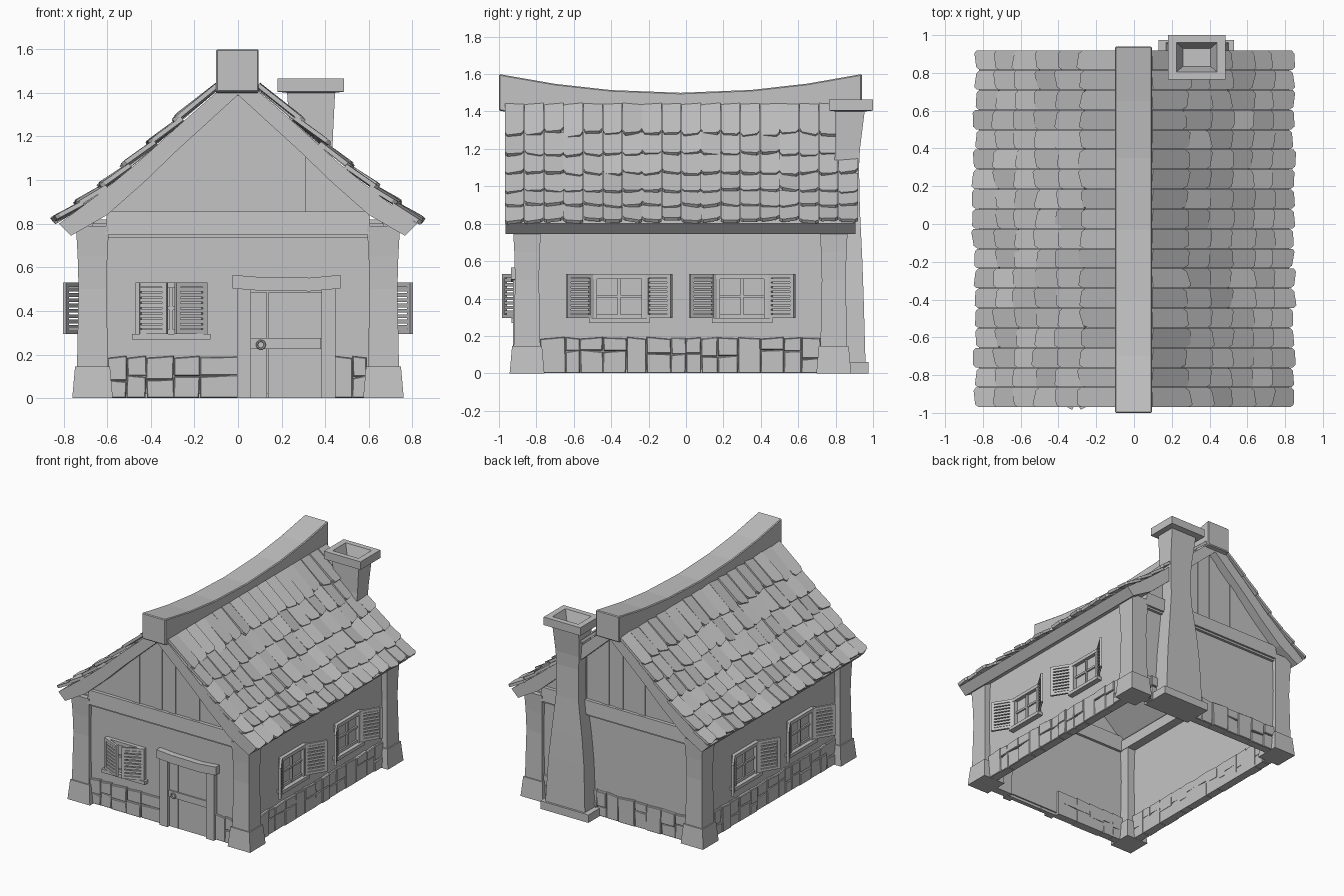
import bpy, bmesh, math, random
from mathutils import Matrix, Vector

random.seed(4)
if bpy.data.objects.get("Cube"):
    bpy.data.objects.remove(bpy.data.objects["Cube"])

grey = bpy.data.materials.new("plain grey")
grey.use_nodes = True
COL = (0.55, 0.55, 0.55, 1)
grey.diffuse_color = COL
grey.node_tree.nodes["Principled BSDF"].inputs["Base Color"].default_value = COL


def finish(bm, name):
    bmesh.ops.recalc_face_normals(bm, faces=bm.faces)
    mesh = bpy.data.meshes.new(name)
    bm.to_mesh(mesh)
    bm.free()
    mesh.materials.append(grey)
    obj = bpy.data.objects.new(name, mesh)
    bpy.context.collection.objects.link(obj)
    return obj


def loft(bm, rings, M=Matrix()):
    """Skin a list of equal-length point rings and cap both ends."""
    vs = [[bm.verts.new(M @ Vector(p)) for p in r] for r in rings]
    n = len(vs[0])
    for a, b in zip(vs, vs[1:]):
        for i in range(n):
            bm.faces.new((a[i], a[(i + 1) % n], b[(i + 1) % n], b[i]))
    bm.faces.new(vs[0])
    bm.faces.new(vs[-1])


def rect(x0, x1, y0, y1, z):
    return [(x0, y0, z), (x1, y0, z), (x1, y1, z), (x0, y1, z)]


def box(bm, x0, x1, y0, y1, z0, z1, M=Matrix()):
    loft(bm, [rect(x0, x1, y0, y1, z0), rect(x0, x1, y0, y1, z1)], M)


def wall_frame(out, origin):
    """Local (along wall, outward, up) to world."""
    along = (0, 1, 0) if out[0] else (1, 0, 0)
    M = Matrix((along, out, (0, 0, 1))).transposed().to_4x4()
    M.translation = origin
    return M


FRONT, BACK, SIDE = -0.89, 0.83, 0.69
front = wall_frame((0, -1, 0), (0, FRONT, 0))
back = wall_frame((0, 1, 0), (0, BACK, 0))
left = wall_frame((1, 0, 0), (SIDE, 0, 0))
right = wall_frame((-1, 0, 0), (-SIDE, 0, 0))

# Plaster walls
bm = bmesh.new()
for M in (front, back):
    box(bm, -0.67, 0.67, -0.03, 0, 0.02, 0.8, M)
for M in (left, right):
    box(bm, -0.87, 0.81, -0.03, 0, 0.02, 0.83, M)
finish(bm, "walls")

# Corner posts with flared tops, on footing blocks
posts, feet = bmesh.new(), bmesh.new()
for x in (-0.667, 0.667):
    for y in (-0.85, 0.79):
        def square(h, z):
            return rect(x - h, x + h, y - h, y + h, z)
        loft(posts, [square(h, z) for h, z in
                     ((0.072, 0.1), (0.068, 0.3), (0.064, 0.5), (0.068, 0.65), (0.076, 0.79))])
        loft(feet, [square(0.093, 0), square(0.08, 0.145)])
finish(posts, "corner_posts")
finish(feet, "post_footings")

# Irregular foundation stones
bm = bmesh.new()
runs = [(front, -0.6, 0), (front, 0.43, 0.59), (back, -0.6, 0.6),
        (left, -0.78, 0.72), (right, -0.78, 0.72)]
for M, a, b in runs:
    while a < b - 0.02:
        w = min(random.uniform(0.075, 0.14), b - a)
        if b - a - w < 0.05:
            w = b - a
        split = random.uniform(0.075, 0.125)
        spans = [(0, 0.19)] if random.random() < 0.12 else [(0, split), (split, 0.19)]
        for z0, z1 in spans:
            tilt = random.uniform(-0.006, 0.006)
            shift = random.uniform(-0.004, 0.004)
            out = random.uniform(0.012, 0.022)

            def ring(d, g):
                return [(a + g + shift, d, z0 + g), (a + w - g + shift, d, z0 + g),
                        (a + w - g, d, z1 - g + tilt), (a + g, d, z1 - g - tilt)]
            loft(bm, [ring(-0.05, 0.001), ring(out - 0.005, 0.001), ring(out, 0.005)], M)
        a += w
finish(bm, "foundation_stones")

# Tie beams across the gables and plates along the sides
bm = bmesh.new()
for M in (front, back):
    loft(bm, [rect(-0.61, 0.61, -0.05, 0.035, 0.75), rect(-0.6, 0.6, -0.05, 0.03, 0.855)], M)
    box(bm, -0.72, 0.72, -0.05, 0.02, 0.735, 0.75, M)
for s in (-1, 1):
    box(bm, s * 0.59, s * 0.69, -0.86, 0.8, 0.74, 0.82)
finish(bm, "tie_beams")

# Curved roof slab; its ends serve as barge boards
under = [(0.765, 0.745), (0.6, 0.84), (0.43, 0.99), (0.28, 1.135), (0, 1.39)]
upper = [(0.82, 0.8), (0.61, 0.957), (0.46, 1.08), (0.28, 1.243), (0, 1.49)]


def arch(half):
    return half + [(-x, z) for x, z in reversed(half[:-1])]


bm = bmesh.new()
section = arch(under) + arch(upper)[::-1]
loft(bm, [[(x, y, z) for x, z in section] for y in (-0.965, 0.905)])
finish(bm, "roof_slab")


def under_z(x):
    x = abs(x)
    for (x1, z1), (x0, z0) in zip(under, under[1:]):
        if x >= x0:
            return z0 + (z1 - z0) * (x - x0) / (x1 - x0) + 0.02


# Upright gable planks of uneven depth
bm = bmesh.new()
cuts = [-0.6, -0.43, -0.33, -0.25, -0.19, -0.065, 0, 0.05, 0.11, 0.24, 0.31, 0.43, 0.6]
for M in (front, back):
    for i, (a, b) in enumerate(zip(cuts, cuts[1:])):
        depth = 0.006 + 0.006 * (i % 2) if abs(a + b) < 0.7 else 0.004
        loft(bm, [[(a, d, 0.8), (b, d, 0.8), (b, d, under_z(b)), (a, d, under_z(a))]
                  for d in (-0.03, depth)], M)
finish(bm, "gable_planks")

# Overlapping roof tiles
edge = [(0.835, 0.812), (0.73, 0.888), (0.625, 0.968), (0.515, 1.058),
        (0.4, 1.163), (0.28, 1.272), (0.12, 1.418)]
shape = [(-0.49, 0.12), (-0.36, 0), (0.34, 0), (0.49, 0.1), (0.49, 1), (-0.49, 1)]
bm = bmesh.new()
COLS = 18
pitch = 1.89 / COLS
for s in (-1, 1):
    for e0, e1 in zip(edge, edge[1:]):
        lo = Vector((s * e0[0], 0, e0[1]))
        hi = Vector((s * e1[0], 0, e1[1]))
        hi += (hi - lo) * 0.15
        slope = (hi - lo).normalized()
        normal = Vector((s * slope.z, 0, -s * slope.x))
        for j in range(COLS):
            y = -0.97 + pitch * (j + 0.5)
            skew = random.uniform(-0.07, 0.07)
            drop = random.uniform(-0.07, 0.08)
            lift = random.uniform(0.008, 0.022)
            roll = random.uniform(-0.014, 0.014)
            base = []
            for v, u in shape:
                if u < 0.5:
                    u += drop + skew * v * 2
                p = lo.lerp(hi, u) + normal * (lift * (1 - u) + roll * v - 0.018)
                base.append(p + Vector((0, y + v * pitch, 0)))
            loft(bm, [base, [p + normal * 0.02 for p in base]])
finish(bm, "roof_tiles")

# Sagging ridge cap
bm = bmesh.new()
rings = []
for y in (-1, -0.7, -0.4, -0.03, 0.35, 0.65, 0.94):
    top = 1.5 + 0.1 * ((y + 0.03) / 0.97) ** 2
    rings.append([(-0.1, y, top - 0.195), (0.095, y, top - 0.195), (0.095, y, top), (-0.1, y, top)])
loft(bm, rings)
ridge = finish(bm, "ridge_cap")
bevel = ridge.modifiers.new("soft_edges", "BEVEL")
bevel.width = 0.006
bevel.segments = 1

# Chimney with plinth, waisted shaft and hollow cap
bm = bmesh.new()
box(bm, 0.13, 0.53, 0.75, 0.975, 0, 0.06)
loft(bm, [rect(*r) for r in (
    (0.17, 0.5, 0.76, 0.96, 0.05), (0.185, 0.48, 0.76, 0.95, 0.4), (0.205, 0.46, 0.77, 0.943, 0.6),
    (0.245, 0.432, 0.78, 0.93, 0.87), (0.247, 0.432, 0.79, 0.925, 1.1), (0.24, 0.435, 0.8, 0.93, 1.2),
    (0.225, 0.445, 0.8, 0.955, 1.4), (0.18, 0.485, 0.765, 1, 1.405), (0.18, 0.485, 0.765, 1, 1.465),
    (0.225, 0.44, 0.805, 0.96, 1.465), (0.26, 0.405, 0.835, 0.93, 1.37))])
finish(bm, "chimney")


# Louvred shutter, hinged at local zero and swung outward
def shutter(bm, M, hinge, direction, width, angle, z0, z1):
    T = M @ Matrix.Translation((hinge, 0.01, 0)) @ Matrix.Rotation(direction * angle, 4, "Z")

    def part(a, b, d0, d1, lo, hi):
        box(bm, direction * a, direction * b, d0, d1, lo, hi, T)
    for a in (0, width - 0.022):
        part(a, a + 0.022, 0, 0.018, z0, z1)
    for z in (z0, z1 - 0.02):
        part(0.02, width - 0.02, 0.001, 0.017, z, z + 0.02)
    count = 8
    step = (z1 - z0 - 0.04) / count
    for k in range(count):
        z = z0 + 0.02 + step * (k + 0.15)
        part(0.015, width - 0.015, 0.003, 0.015, z, z + step * 0.7)


def window(bm, M, c, half, z0, z1):
    for s in (-1, 1):
        e = c + s * half
        box(bm, e - 0.014, e + 0.014, -0.02, 0.025, z0, z1, M)
    box(bm, c - half - 0.01, c + half + 0.01, -0.02, 0.028, z1 - 0.025, z1, M)
    box(bm, c - half - 0.03, c + half + 0.03, -0.02, 0.042, z0 - 0.025, z0, M)
    box(bm, c - half, c + half, -0.01, 0.012, z0, z0 + 0.02, M)
    box(bm, c - 0.008, c + 0.008, -0.01, 0.014, z0, z1, M)
    box(bm, c - half, c + half, -0.01, 0.012, z0 + 0.11, z0 + 0.125, M)


frames, shutters = bmesh.new(), bmesh.new()
for M in (left, right):
    for c in (-0.357, 0.3):
        window(frames, M, c, 0.132, 0.295, 0.53)
        for s in (-1, 1):
            shutter(shutters, M, c + s * 0.145, s, 0.165, math.radians(32), 0.295, 0.53)
window(frames, front, -0.305, 0.15, 0.295, 0.53)
for s in (-1, 1):
    shutter(shutters, front, -0.305 + s * 0.158, -s, 0.158, math.radians(25), 0.295, 0.53)
finish(frames, "window_frames")
finish(shutters, "shutters")

# Door frame with a bowed lintel
bm = bmesh.new()
for a, b in ((-0.005, 0.06), (0.383, 0.447)):
    box(bm, a, b, -0.02, 0.035, 0, 0.5, front)
loft(bm, [[(x, -0.02, z), (x, 0.045, z), (x, 0.045, z + 0.062), (x, -0.02, z + 0.062)]
          for x, z in ((-0.025, 0.503), (0.1, 0.493), (0.33, 0.49), (0.47, 0.503))], front)
finish(bm, "door_frame")

# Plank door with rail and ring handle
bm = bmesh.new()
for a, b in ((0.06, 0.133), (0.137, 0.383)):
    box(bm, a, b, -0.02, 0.012, 0, 0.485, front)
box(bm, 0.06, 0.38, 0, 0.022, 0.225, 0.275, front)
finish(bm, "door")
bpy.ops.mesh.primitive_torus_add(location=(0.105, FRONT - 0.03, 0.245), rotation=(math.pi / 2, 0, 0),
                                 major_radius=0.018, minor_radius=0.005,
                                 major_segments=16, minor_segments=6)
ring_handle = bpy.context.object
ring_handle.name = "door_handle"
ring_handle.data.materials.append(grey)
